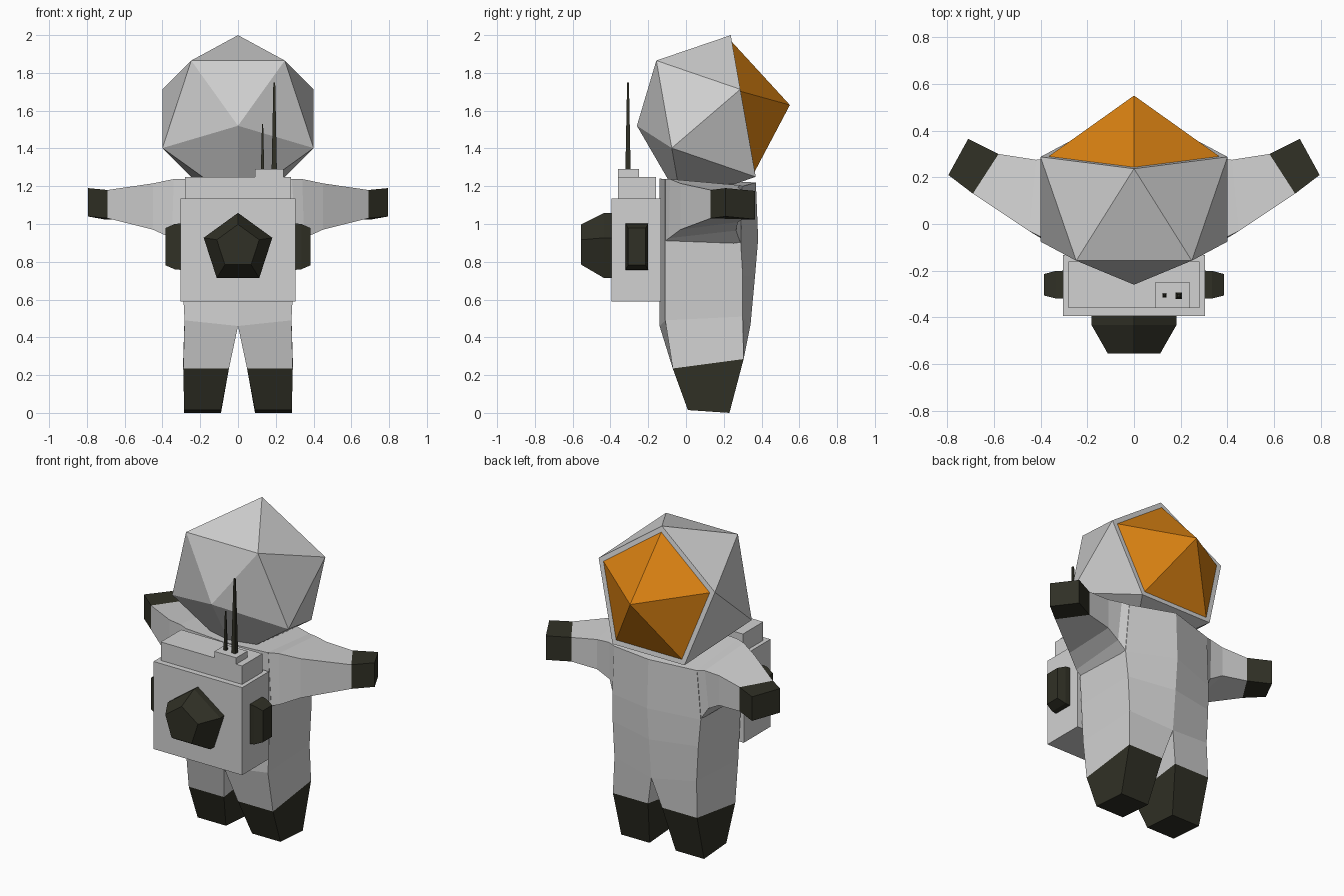
import bpy, bmesh, math
from mathutils import Vector

if "Cube" in bpy.data.objects:
    bpy.data.objects.remove(bpy.data.objects["Cube"])


def material(name, rgb):
    m = bpy.data.materials.new(name)
    m.diffuse_color = (*rgb, 1)
    m.use_nodes = True
    m.node_tree.nodes["Principled BSDF"].inputs["Base Color"].default_value = m.diffuse_color
    return m


GREY = material("suit_grey", (0.64, 0.64, 0.64))
DARK = material("dark_olive", (0.030, 0.030, 0.019))
ORANGE = material("visor_orange", (0.68, 0.215, 0.006))


def finish(name, bm, mats, mirror=False):
    bmesh.ops.recalc_face_normals(bm, faces=bm.faces)
    me = bpy.data.meshes.new(name)
    bm.to_mesh(me)
    bm.free()
    for m in mats:
        me.materials.append(m)
    ob = bpy.data.objects.new(name, me)
    bpy.context.collection.objects.link(ob)
    if mirror:
        mod = ob.modifiers.new("mirror", 'MIRROR')
        mod.merge_threshold = 0.0005
    return ob


def loft(name, rings, mats, bands=None, mirror=False, caps=(True, True)):
    """Skin a list of equal-sized rings; bands gives a material index per step."""
    bm = bmesh.new()
    vs = [[bm.verts.new(p) for p in r] for r in rings]
    n = len(vs[0])
    bands = bands or [0] * (len(rings) - 1)
    for a, b, mi in zip(vs, vs[1:], bands):
        for k in range(n):
            q = (a[k], a[(k + 1) % n], b[(k + 1) % n], b[k])
            if mirror and all(abs(v.co.x) < 1e-5 for v in q):
                continue  # no wall on the mirror plane
            bm.faces.new(q).material_index = mi
    if caps[0]:
        bm.faces.new(vs[0][::-1]).material_index = bands[0]
    if caps[1]:
        bm.faces.new(vs[-1]).material_index = bands[-1]
    return finish(name, bm, mats, mirror)


def rect(x0, x1, y0, y1, z):
    return [(x0, y0, z), (x1, y0, z), (x1, y1, z), (x0, y1, z)]


def box(name, x0, x1, y0, y1, z0, z1, mat):
    return loft(name, [rect(x0, x1, y0, y1, z0), rect(x0, x1, y0, y1, z1)], [mat])


# Body and legs: inner back, outer back, outer front, inner front
body = [
    [(.09, .01, .015), (.285, .01, .015), (.285, .23, 0), (.09, .23, 0)],
    [(.048, -.07, .235), (.29, -.07, .235), (.29, .305, .285), (.048, .305, .285)],
    [(0, -.14, .46), (.283, -.11, .49), (.283, .30, .51), (0, .342, .47)],
    [(0, -.14, .72), (.295, -.11, .72), (.295, .30, .73), (0, .365, .72)],
    [(0, -.14, .91), (.305, -.11, .91), (.305, .29, .895), (0, .382, .92)],
    [(0, -.14, 1.24), (.285, -.11, 1.238), (.285, .30, 1.20), (0, .37, 1.22)],
]
loft("body_and_boots", body, [GREY, DARK], [1, 0, 0, 0, 0], mirror=True)

# Arms sweep forward: back low, back high, front high, front low
arm = [
    [(.30, -.11, .91), (.28, -.11, 1.238), (.28, .30, 1.20), (.30, .29, .895)],
    [(.35, -.09, .925), (.34, -.085, 1.238), (.33, .285, 1.205), (.34, .265, .965)],
    [(.45, -.03, .97), (.45, -.03, 1.215), (.42, .275, 1.195), (.42, .275, 1.01)],
    [(.69, .13, 1.03), (.69, .13, 1.18), (.58, .30, 1.175), (.58, .30, 1.025)],
    [(.795, .21, 1.04), (.795, .21, 1.19), (.71, .365, 1.175), (.71, .365, 1.025)],
]
loft("arms_and_gloves", arm, [GREY, DARK], [0, 0, 0, 1], mirror=True, caps=(False, True))


# Helmet: two opposed pentagon rings on a tilted axis, closed by a back point
tilt = math.radians(10)
up = Vector((0, -math.sin(tilt), math.cos(tilt)))


def ring(cy, cz, r, sign):
    out = []
    for k in range(5):
        a = 2 * math.pi * k / 5
        out.append(Vector((0, cy, cz)) + Vector((r * math.sin(a), 0, 0))
                   + up * (sign * r * math.cos(a)))
    return out


front = ring(.31, 1.585, .421, 1)
inner = ring(.31, 1.585, .385, 1)
back = ring(-.098, 1.53, .421, -1)
bm = bmesh.new()
f, i, b = ([bm.verts.new(p) for p in r] for r in (front, inner, back))
tip = bm.verts.new((0, .55, 1.63))
rear = bm.verts.new((0, -.26, 1.52))
for k in range(5):
    n = (k + 1) % 5
    # back vertex lying between front vertices k and n, and its neighbour
    m, m2 = (2 - k) % 5, (1 - k) % 5
    bm.faces.new((f[k], f[n], b[m]))
    bm.faces.new((f[n], b[m], b[m2]))
    bm.faces.new((b[k], b[n], rear))
    bm.faces.new((f[k], f[n], i[n], i[k]))                 # rim
    bm.faces.new((i[k], i[n], tip)).material_index = 1     # visor
finish("helmet_and_visor", bm, [GREY, ORANGE])

# Backpack with stepped top
box("backpack", -.305, .305, -.395, -.133, .59, 1.135, GREY)
box("backpack_top", -.28, .28, -.36, -.16, 1.135, 1.25, GREY)
box("antenna_base", .09, .24, -.36, -.25, 1.25, 1.29, GREY)

# Tapered antennas
for name, x, w, top in (("short_antenna", .13, .009, 1.53), ("tall_antenna", .192, .014, 1.75)):
    y = -.307
    loft(name, [rect(x - r, x + r, y - r, y + r, z) for r, z in ((w, 1.28), (w * .35, top))],
         [DARK])

# Pentagonal thruster on the backpack
thruster = []
for y, r in ((-.39, .191), (-.433, .191), (-.555, .118)):
    thruster.append([(r * math.sin(2 * math.pi * k / 5), y, .868 + .012 * (r < .15)
                      + r * math.cos(2 * math.pi * k / 5)) for k in range(5)])
loft("thruster", thruster, [DARK])

# Tapered pods on the backpack sides
pod = [[(x, -.26 - h, .88 - v), (x, -.26 + h, .88 - v), (x, -.26 + h, .88 + v), (x, -.26 - h, .88 + v)]
       for x, h, v in ((.30, .06, .123), (.335, .059, .12), (.385, .046, .098))]
loft("side_pods", pod, [DARK], mirror=True)
